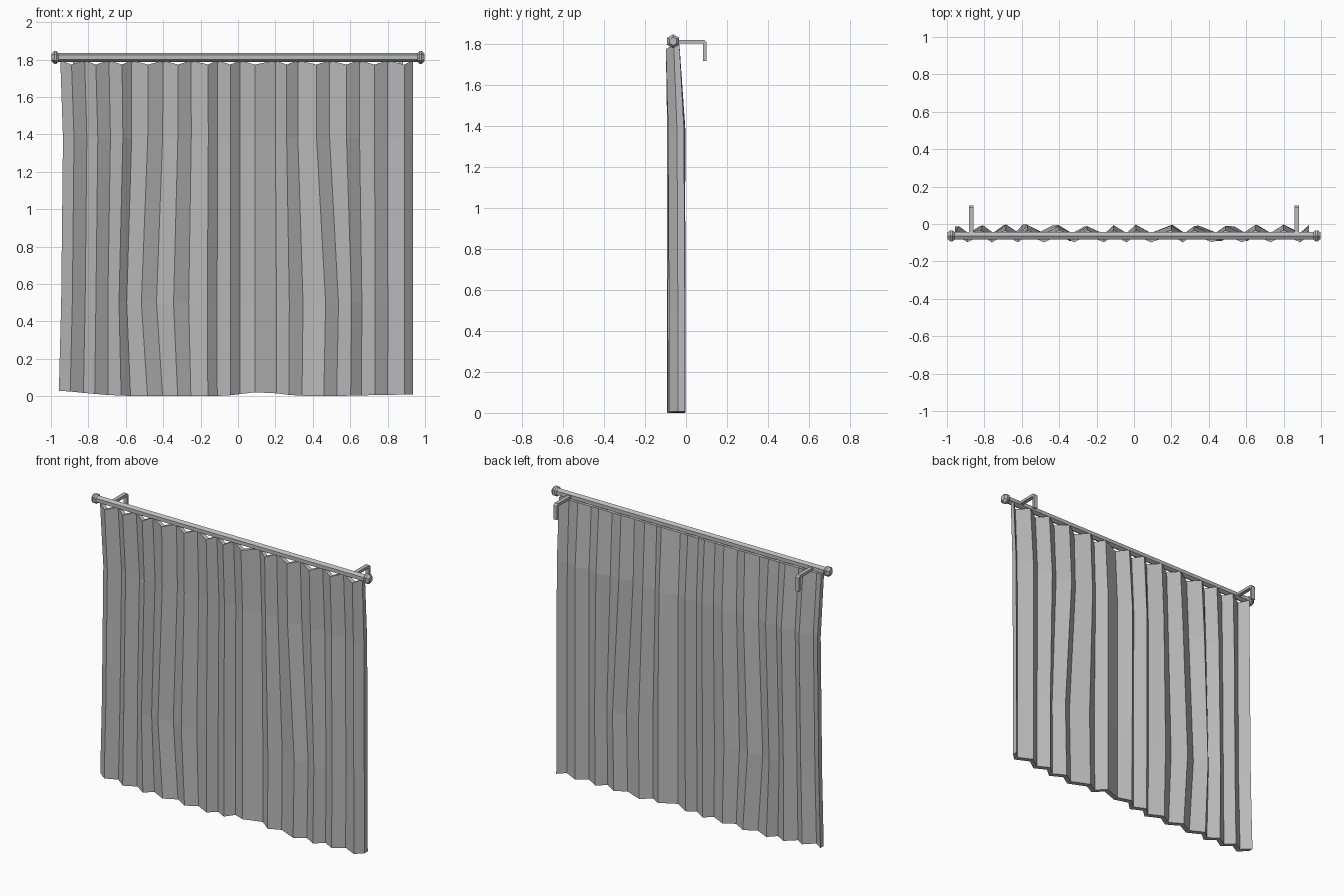
import bpy, bmesh, math
from mathutils import Matrix, Vector

cube = bpy.data.objects.get("Cube")
if cube:
    bpy.data.objects.remove(cube, do_unlink=True)

grey = bpy.data.materials.new("plain_grey")
grey.use_nodes = True
tone = (0.5, 0.5, 0.5, 1)
grey.diffuse_color = tone
grey.node_tree.nodes["Principled BSDF"].inputs["Base Color"].default_value = tone

ROD_Y, ROD_Z = -0.063, 1.811


def finish(bm, name):
    """Turn a bmesh into a flat-shaded object with outward normals."""
    bmesh.ops.recalc_face_normals(bm, faces=bm.faces)
    mesh = bpy.data.meshes.new(name)
    bm.to_mesh(mesh)
    bm.free()
    mesh.materials.append(grey)
    obj = bpy.data.objects.new(name, mesh)
    bpy.context.collection.objects.link(obj)
    return obj


def hexagon_lathe(name, profile):
    """Six-sided solid along x, from a list of (x, radius) stations."""
    bm = bmesh.new()
    rings = []
    for x, radius in profile:
        ring = []
        for i in range(6):
            angle = math.tau * i / 6
            ring.append(bm.verts.new((x, ROD_Y + radius * math.sin(angle),
                                      ROD_Z + radius * math.cos(angle))))
        rings.append(ring)
    for a, b in zip(rings, rings[1:]):
        for i in range(6):
            j = (i + 1) % 6
            bm.faces.new((a[i], a[j], b[j], b[i]))
    bm.faces.new(rings[0])
    bm.faces.new(rings[-1])
    return finish(bm, name)


def bracket(name, x, width=0.025):
    """Hooked wall arm: a side outline extruded across x."""
    outline = [(ROD_Y, 1.817), (0.088, 1.817), (0.1, 1.805), (0.1, 1.715),
               (0.084, 1.715), (0.084, 1.799), (ROD_Y, 1.799)]
    bm = bmesh.new()
    face = bm.faces.new([bm.verts.new((x - width / 2, y, z)) for y, z in outline])
    made = bmesh.ops.extrude_face_region(bm, geom=[face])["geom"]
    moved = [v for v in made if isinstance(v, bmesh.types.BMVert)]
    bmesh.ops.translate(bm, verts=moved, vec=Vector((width, 0, 0)))
    return finish(bm, name)


def bump(x, centre, spread):
    return math.exp(-((x - centre) / spread) ** 2)


# Rod with its end knobs and wall brackets
hexagon_lathe("curtain_rod", [(-0.97, 0.024), (0.97, 0.024)])
for side, sign in (("left", 1), ("right", -1)):
    hexagon_lathe(side + "_finial", [(sign * x, r) for x, r in
                  ((0.958, 0.022), (0.97, 0.034), (0.982, 0.034), (0.998, 0.02))])
    bracket(side + "_bracket", sign * 0.87)

# Fold lines across the curtain: back folds alternate with front folds
back_folds = [-.95, -.82, -.69, -.57, -.40, -.25, -.11, .01, .20, .32, .49, .65, .80, .935]
front_folds = [-.89, -.76, -.62, -.48, -.32, -.16, -.04, .09, .26, .42, .58, .73, .89]
columns = sorted([(x, False) for x in back_folds] + [(x, True) for x in front_folds])

# Rows from top to hem: height, left drift, right drift, edge spread, y shift, thickness
rows = [(1.795, 0, 0, 1, -0.02, 0.028),
        (1.38, -.01, 0, .985, 0, 0.034),
        (0.5, -.04, .05, .995, 0, 0.034),
        (0.01, 0, .04, 1.008, 0, 0.034)]


def curtain_point(x, is_front, row):
    height, drift_left, drift_right, spread, shift, _ = row
    px = x * (spread if x < 0 else 1)
    px += drift_left * bump(x, -.45, .2) + drift_right * bump(x, .45, .17)
    wave = 0.005 * math.sin(9 * x + height)
    y = (-0.087 if is_front else -0.042) + shift + wave
    z = height
    if row is rows[0]:
        z -= 0.022 if is_front else 0
        y = -0.098 if is_front else -0.06
    elif row is rows[-1]:
        z = 0.03 * bump(x, -1, .25) + 0.022 * bump(x, .12, .13) + 0.008 * bump(x, .9, .3)
    return Vector((px, y, z))


# Curtain: a pleated sheet with a front skin, a back skin and closed edges
bm = bmesh.new()
front, back = [], []
for row in rows:
    points = [curtain_point(x, is_front, row) for x, is_front in columns]
    front.append([bm.verts.new(p) for p in points])
    back.append([bm.verts.new(p + Vector((0, row[-1], 0))) for p in points])
for skin in (front, back):
    for upper, lower in zip(skin, skin[1:]):
        for i in range(len(columns) - 1):
            bm.faces.new((upper[i], upper[i + 1], lower[i + 1], lower[i]))
for r in (0, -1):
    for i in range(len(columns) - 1):
        bm.faces.new((front[r][i], front[r][i + 1], back[r][i + 1], back[r][i]))
for c in (0, -1):
    for r in range(len(rows) - 1):
        bm.faces.new((front[r][c], front[r + 1][c], back[r + 1][c], back[r][c]))
finish(bm, "curtain")
